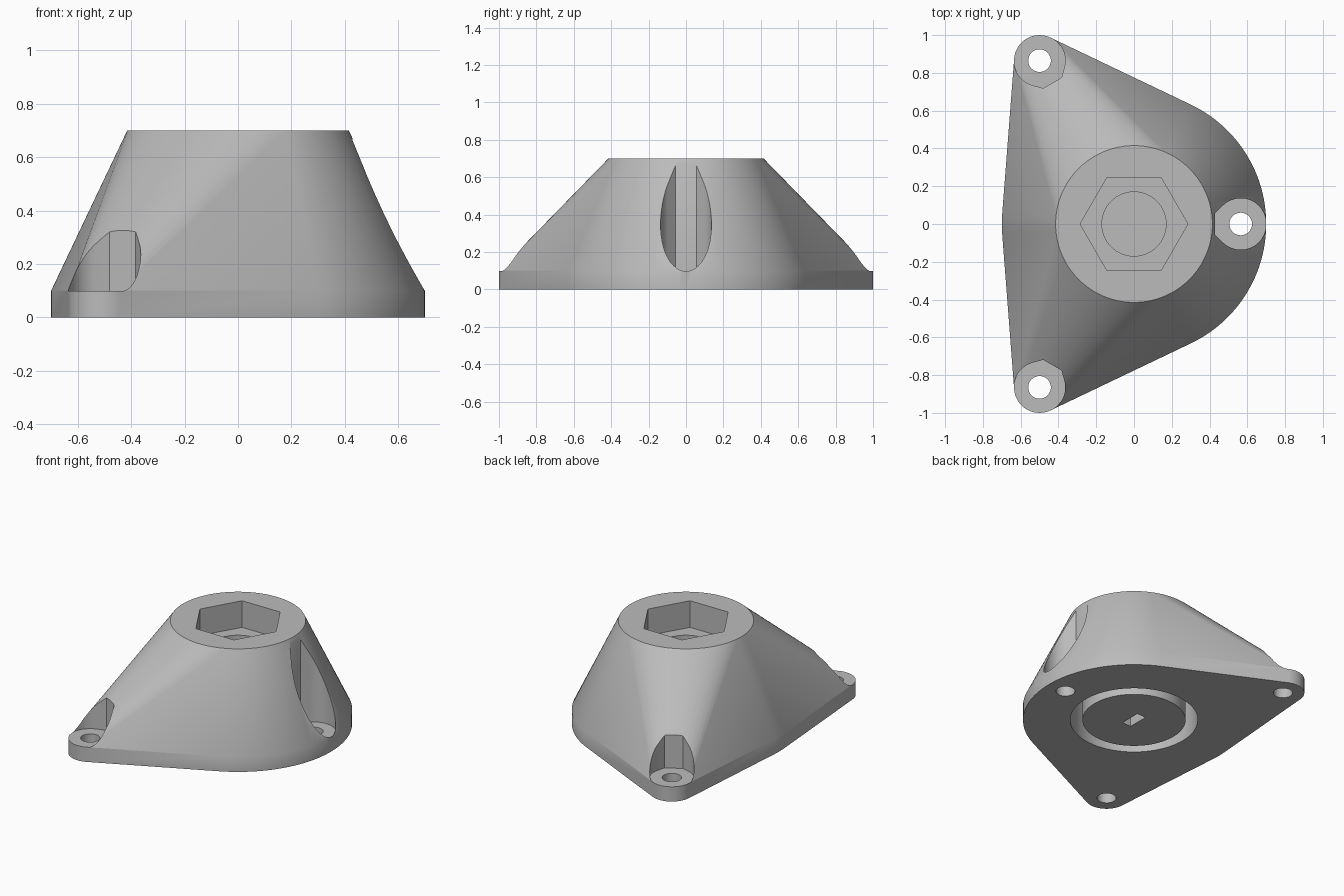
import bpy, bmesh, math
from math import cos, sin, pi

if "Cube" in bpy.data.objects:
    bpy.data.objects.remove(bpy.data.objects["Cube"], do_unlink=True)

grey = bpy.data.materials.new("plain grey")
grey.use_nodes = True
colour = (0.5, 0.5, 0.5, 1)
grey.diffuse_color = colour
grey.node_tree.nodes["Principled BSDF"].inputs["Base Color"].default_value = colour

LUG_R = 0.135
BASE_R, TOP_R = 0.70, 0.415
SLAB, HEIGHT = 0.10, 0.70
LUGS = [(0.565, 0.0, 0.0),
        (-0.5, 0.865, 2 * pi / 3),
        (-0.5, -0.865, -2 * pi / 3)]  # x, y, outward angle


def ring(x, y, radius, z, count=96, turn=0.0):
    return [(x + radius * cos(turn + 2 * pi * i / count),
             y + radius * sin(turn + 2 * pi * i / count), z) for i in range(count)]


def hull(name, points):
    """Solid convex hull of a point cloud."""
    bm = bmesh.new()
    for p in points:
        bm.verts.new(p)
    res = bmesh.ops.convex_hull(bm, input=bm.verts)
    loose = {g for g in res["geom_interior"] + res["geom_unused"]
             if isinstance(g, bmesh.types.BMVert)}
    bmesh.ops.delete(bm, geom=list(loose), context="VERTS")
    bmesh.ops.dissolve_limit(bm, angle_limit=0.001, verts=bm.verts, edges=bm.edges)
    bmesh.ops.recalc_face_normals(bm, faces=bm.faces)
    mesh = bpy.data.meshes.new(name)
    bm.to_mesh(mesh)
    bm.free()
    mesh.materials.append(grey)
    obj = bpy.data.objects.new(name, mesh)
    bpy.context.collection.objects.link(obj)
    return obj


def prism(name, x, y, radius, z0, z1, count=64):
    return hull(name, ring(x, y, radius, z0, count) + ring(x, y, radius, z1, count))


def cut(target, cutter):
    mod = target.modifiers.new("cut", "BOOLEAN")
    mod.operation = "DIFFERENCE"
    mod.solver = "EXACT"
    mod.object = cutter
    bpy.context.view_layer.objects.active = target
    bpy.ops.object.modifier_apply(modifier=mod.name)
    bpy.data.objects.remove(cutter, do_unlink=True)


# Body: rounded slab blended up to a round top
cloud = ring(0, 0, TOP_R, HEIGHT, 128)
for z in (0, SLAB):
    cloud += ring(0, 0, BASE_R, z, 128)
    for x, y, _ in LUGS[1:]:
        cloud += ring(x, y, LUG_R, z, 48)
body = hull("mount_body", cloud)

# Screw pockets with a flat inner wall, and through holes
for x, y, angle in LUGS:
    points = []
    for z in (SLAB, 1):
        points += ring(x, y, LUG_R + 0.001, z, 64)
        for side in (-1, 1):
            a = angle + pi + side * pi / 8
            r = LUG_R / cos(pi / 8) + 0.001
            points.append((x + r * cos(a), y + r * sin(a), z))
    cut(body, hull("pocket_cutter", points))
    cut(body, prism("screw_hole_cutter", x, y, 0.06, -1, 1, 32))

# Hexagonal socket with a round bore below it
cut(body, prism("hex_cutter", 0, 0, 0.285, 0.52, 1, 6))
cut(body, prism("bore_cutter", 0, 0, 0.17, 0.15, 0.6))

# Ring groove underneath, leaving a central post
groove = prism("groove_cutter", 0, 0, 0.402, -0.1, 0.4, 96)
cut(groove, prism("post_cutter", 0, 0, 0.325, -0.5, 1, 96))
cut(body, groove)

# Small blind slot in the post
cut(body, hull("slot_cutter", [(sx * 0.034, sy * 0.073, z)
                               for sx in (-1, 1) for sy in (-1, 1) for z in (-0.1, 0.1)]))

bpy.ops.object.select_all(action="DESELECT")
body.select_set(True)
bpy.context.view_layer.objects.active = body
bpy.ops.object.shade_smooth_by_angle(angle=math.radians(30))
